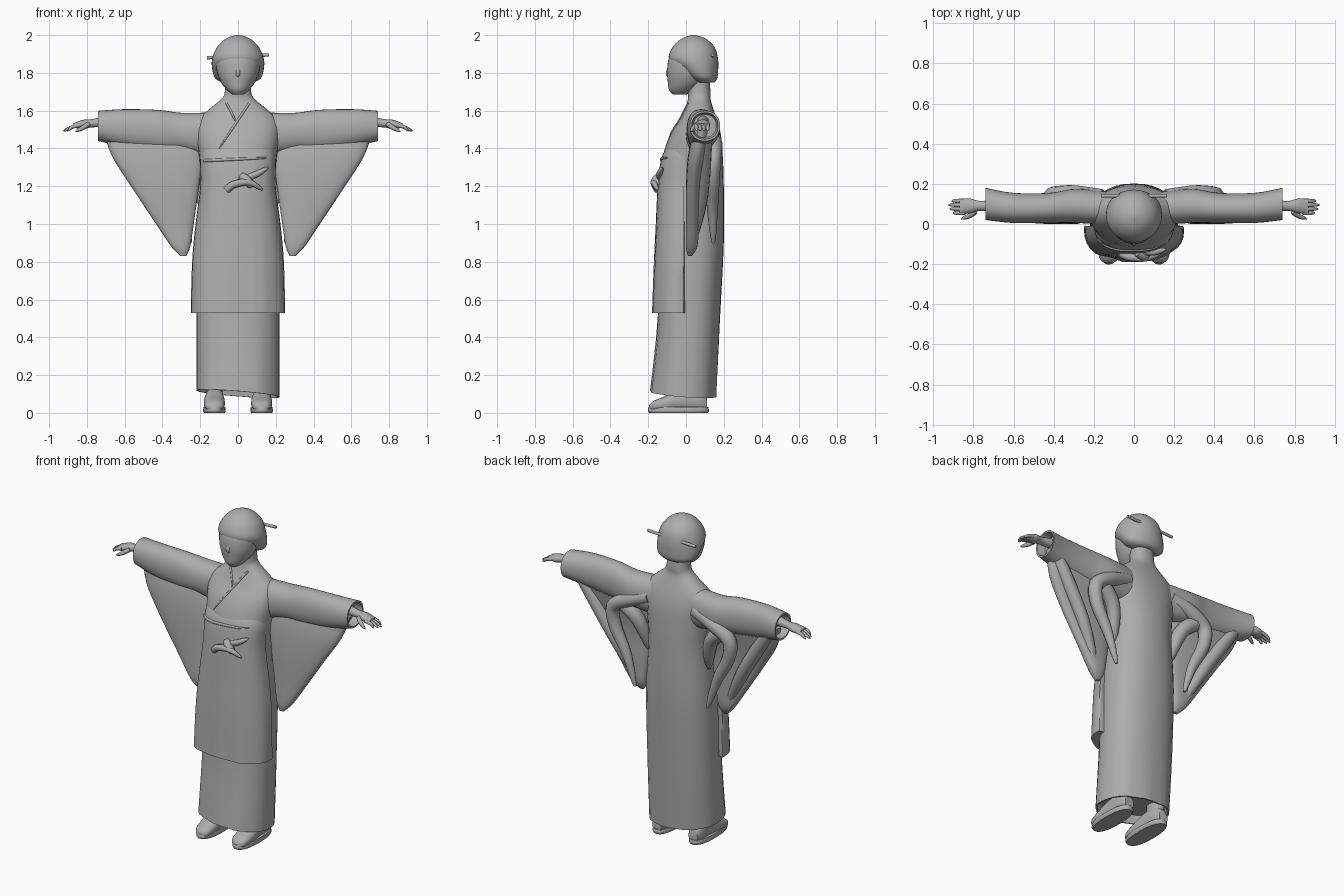
import bpy, bmesh, math
from mathutils import Vector
from mathutils.bvhtree import BVHTree

cube = bpy.data.objects.get("Cube")
if cube:
    bpy.data.objects.remove(cube, do_unlink=True)

shade = (0.42, 0.42, 0.42, 1)
grey = bpy.data.materials.new("plain_grey")
grey.use_nodes = True
grey.diffuse_color = shade
grey.node_tree.nodes["Principled BSDF"].inputs["Base Color"].default_value = shade


def activate(ob):
    bpy.ops.object.select_all(action='DESELECT')
    ob.select_set(True)
    bpy.context.view_layer.objects.active = ob


def finish(ob, mirror):
    ob.data.materials.clear()
    ob.data.materials.append(grey)
    activate(ob)
    bpy.ops.object.shade_smooth_by_angle(angle=math.radians(50))
    if mirror:
        ob.modifiers.new("mirror", 'MIRROR').use_mirror_merge = False
    return ob


def spline(rows, steps=4):
    """Smooth interpolation through rows of numbers."""
    result = []
    last = len(rows) - 1
    for i in range(last):
        before, start, end, after = (rows[max(0, min(last, i + k))] for k in (-1, 0, 1, 2))
        for s in range(steps):
            t = s / steps
            result.append([b + t * (c - a + t * (2*a - 5*b + 4*c - d + t * (3*(b - c) + d - a))) / 2
                           for a, b, c, d in zip(before, start, end, after)])
    return result + [list(rows[last])]


def rounded(value, power):
    return math.copysign(abs(value) ** (2 / power), value)


def loft(name, axis, rows, centre=lambda t: 0, power=2, sides=32,
         mirror=False, hollow=False, back=None, bend=None):
    """Skin of rings; a row is (position, half width, middle depth, half depth)."""
    bm = bmesh.new()
    rings = []
    for t, half_u, mid_v, half_v in spline(rows):
        ring = []
        for k in range(sides):
            angle = math.tau * k / sides
            u = centre(t) + half_u * rounded(math.cos(angle), power)
            v = mid_v + half_v * rounded(math.sin(angle), power)
            if back is not None:
                v = min(v, back)
            co = Vector({'z': (u, v, t), 'x': (t, v, u), 'y': (u, t, v)}[axis])
            if bend:
                bend(co)
            ring.append(bm.verts.new(co))
        rings.append(ring)
    for low, high in zip(rings, rings[1:]):
        for k in range(sides):
            n = (k + 1) % sides
            bm.faces.new((low[k], low[n], high[n], high[k]))
    caps = [bm.faces.new(rings[0][::-1]), bm.faces.new(rings[-1])]
    bmesh.ops.recalc_face_normals(bm, faces=bm.faces)
    if hollow:
        rim = bmesh.ops.inset_individual(bm, faces=caps, thickness=0.01)
        bmesh.ops.inset_individual(bm, faces=caps, thickness=0.01, depth=-0.05)
    mesh = bpy.data.meshes.new(name)
    bm.to_mesh(mesh)
    bm.free()
    ob = bpy.data.objects.new(name, mesh)
    bpy.context.collection.objects.link(ob)
    return finish(ob, mirror)


def tube(name, points, radius, taper=0.8, mirror=False):
    """Round strand along a path, narrowing towards its end."""
    curve = bpy.data.curves.new(name, 'CURVE')
    curve.dimensions = '3D'
    curve.bevel_depth = radius
    curve.bevel_resolution = 3
    curve.use_fill_caps = True
    path = spline(points)
    strand = curve.splines.new('POLY')
    strand.points.add(len(path) - 1)
    for i, (point, place) in enumerate(zip(strand.points, path)):
        point.co = (*place, 1)
        point.radius = 1 - taper * (i / (len(path) - 1)) ** 4
    ob = bpy.data.objects.new(name, curve)
    bpy.context.collection.objects.link(ob)
    activate(ob)
    bpy.ops.object.convert(target='MESH')
    return finish(bpy.context.object, mirror)


# Long robe with a slanting hem and soft vertical folds
def slant_hem(co):
    low = max(0, 1 - 2 * co.z)
    co.z -= 0.1 * low * (co.x + co.y)
    co.y += 0.006 * low * math.sin(45 * co.x)


robe = loft("robe", 'z', [
    (.1, .22, -.015, .175), (.5, .22, .015, .165), (.9, .215, .03, .17), (1.2, .195, .03, .17),
    (1.35, .205, .035, .16), (1.47, .22, .05, .135), (1.55, .21, .065, .1),
    (1.61, .15, .07, .075), (1.66, .09, .07, .06), (1.7, .07, .07, .06), (1.8, .07, .06, .06)],
    power=2.3, hollow=True, bend=slant_hem)


# Open coat that covers the front half
def coat_folds(co):
    co.y += 0.01 * max(0, 1.1 - co.z) * math.sin(40 * co.x)


coat = loft("coat_front", 'z', [
    (.53, .25, -.02, .16), (.8, .243, -.01, .16), (1, .225, 0, .16), (1.2, .2, 0, .15),
    (1.35, .2, .01, .14), (1.42, .18, .01, .1)],
    power=2.6, back=-0.01, bend=coat_folds)

# Sleeves: arm, hanging panel and the folds behind it
loft("sleeve_arms", 'x', [
    (.06, .13, .07, .08), (.28, .105, .09, .085), (.42, .11, .08, .075), (.6, .1, .08, .075),
    (.74, .08, .1, .08)],
    centre=lambda x: 1.46 + 0.08 * x, power=2.2, mirror=True, hollow=True)
loft("sleeve_panels", 'z', [
    (.83, .015, .02, .01), (.88, .05, .03, .03), (1, .1, .035, .035), (1.2, .18, .04, .04),
    (1.36, .24, .06, .05), (1.5, .25, .09, .05)],
    centre=lambda z: 0.29 + 0.26 * (z - 0.83), power=2.6, mirror=True)
tube("inner_sleeve_folds", [(.16, .13, 1.48), (.3, .15, 1.43), (.4, .145, 1.36), (.39, .14, 1.24),
                            (.31, .14, 1.08), (.25, .145, .9)], 0.043, mirror=True)
tube("outer_sleeve_folds", [(.64, .1, 1.45), (.45, .08, 1.15), (.31, .03, .88)], 0.04, mirror=True)
tube("underarm_folds", [(.36, .13, 1.4), (.25, .11, 1.3), (.2, .06, 1.1)], 0.045, mirror=True)

# Hands
loft("hands", 'x', [(.7, .03, .09, .03), (.77, .022, .09, .025), (.82, .024, .09, .037),
                    (.87, .012, .085, .036)],
     centre=lambda x: 1.63 - 0.125 * x, sides=16, mirror=True)
for i, reach in enumerate((.9, .918, .925, .908)):
    y = 0.055 + 0.02 * i
    tube(f"finger_{i + 1}", [(.84, y, 1.523), (.88, y, 1.513), (reach, y, 1.492)], 0.011, mirror=True)
tube("thumbs", [(.79, .06, 1.53), (.82, .04, 1.51), (.86, .025, 1.49)], 0.013, mirror=True)

# Head, hair and hair pin
loft("face", 'z', [(1.685, .03, -.035, .035), (1.71, .06, -.02, .07), (1.75, .09, 0, .096),
                   (1.81, .112, .01, .11), (1.88, .115, .02, .11), (1.93, .08, .03, .08)])
tube("nose", [(0, -.08, 1.84), (0, -.095, 1.8), (0, -.09, 1.78)], 0.013, taper=0.5)
loft("hair", 'z', [(1.75, .085, .1, .05), (1.77, .12, .09, .075), (1.81, .135, .07, .1),
                   (1.87, .138, .04, .13), (1.93, .115, .04, .115), (1.97, .08, .04, .08),
                   (1.99, .045, .04, .045), (2, .01, .04, .01)])
tube("hair_pin", [(-.165, .14, 1.88), (.165, .14, 1.895)], 0.009, taper=0)


# Shoes with flat soles
def shoe_centre(t):
    return 0.125


loft("soles", 'z', [(0, .055, -.04, .155), (.012, .06, -.04, .162), (.03, .057, -.04, .158)],
     centre=shoe_centre, power=2.4, mirror=True)
loft("shoes", 'y', [(-.195, .02, .025, .015), (-.17, .047, .037, .027), (-.1, .056, .05, .043),
                    (-.02, .05, .07, .06), (.07, .045, .07, .06), (.11, .03, .05, .04)],
     centre=shoe_centre, power=2.4, sides=20, mirror=True)
loft("ankles", 'z', [(.06, .043, .04, .06), (.25, .043, .04, .06)],
     centre=shoe_centre, sides=16, mirror=True)

# Lapel and sash edges laid on the chest
depsgraph = bpy.context.evaluated_depsgraph_get()
surfaces = [BVHTree.FromObject(ob, depsgraph) for ob in (robe, coat)]


def on_front(place):
    hits = [tree.ray_cast(Vector((place.x, -1, place.z)), Vector((0, 1, 0)))[0] for tree in surfaces]
    return min((hit for hit in hits if hit), key=lambda hit: hit.y)


def seam(name, start, end, radius):
    start, end = Vector((start[0], 0, start[1])), Vector((end[0], 0, end[1]))
    tube(name, [on_front(start.lerp(end, i / 8)) for i in range(9)], radius, taper=0.5)


seam("left_lapel", (.06, 1.64), (-.1, 1.4), 0.006)
seam("right_lapel", (-.06, 1.64), (-.01, 1.54), 0.006)
seam("sash_edge", (-.18, 1.335), (.15, 1.35), 0.008)

# Sash bow
tube("bow_loop", [(-.06, -.15, 1.18), (-.02, -.165, 1.21), (.06, -.17, 1.22), (.13, -.15, 1.18)], 0.02)
tube("bow_knot", [(.02, -.14, 1.25), (.05, -.16, 1.23), (.07, -.15, 1.2)], 0.024, taper=0.3)
tube("bow_tail", [(.04, -.135, 1.24), (.1, -.14, 1.265), (.16, -.125, 1.3)], 0.018)
